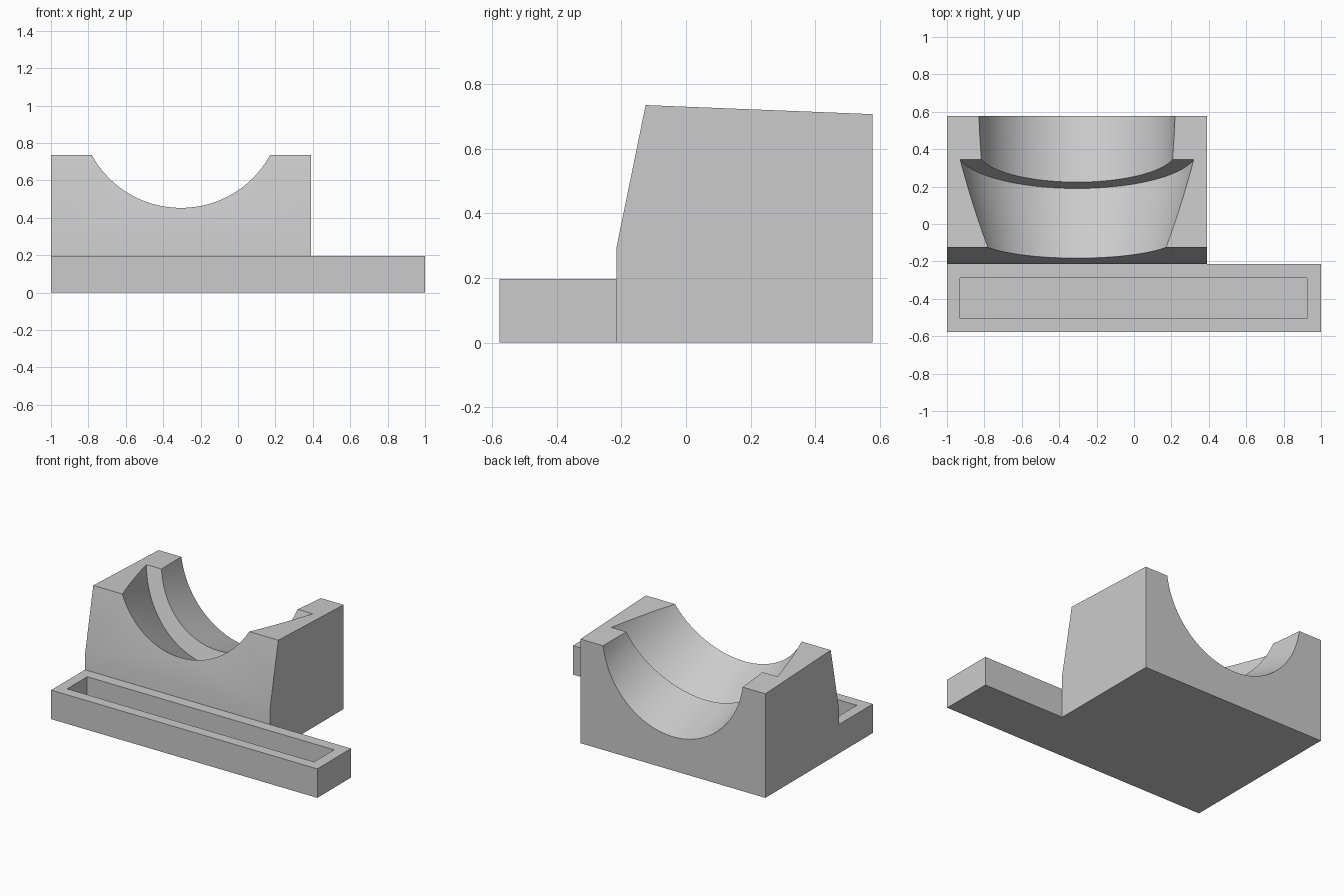
import bpy
import bmesh
import math
from mathutils import Matrix, Vector

default = bpy.data.objects.get("Cube")
if default:
    bpy.data.objects.remove(default, do_unlink=True)

grey = bpy.data.materials.new("plain_grey")
grey.use_nodes = True
grey.diffuse_color = (0.6, 0.6, 0.6, 1)
grey.node_tree.nodes["Principled BSDF"].inputs["Base Color"].default_value = (0.6, 0.6, 0.6, 1)


def make_object(name, bm):
    bmesh.ops.recalc_face_normals(bm, faces=bm.faces)
    mesh = bpy.data.meshes.new(name)
    bm.to_mesh(mesh)
    bm.free()
    mesh.materials.append(grey)
    obj = bpy.data.objects.new(name, mesh)
    bpy.context.collection.objects.link(obj)
    return obj


def extrude_profile(name, points, direction):
    bm = bmesh.new()
    face = bm.faces.new([bm.verts.new(p) for p in points])
    result = bmesh.ops.extrude_face_region(bm, geom=[face], use_keep_orig=True)
    moved = [v for v in result["geom"] if isinstance(v, bmesh.types.BMVert)]
    bmesh.ops.translate(bm, verts=moved, vec=direction)
    return make_object(name, bm)


def box(name, x0, x1, y0, y1, z0, z1):
    corners = [(x0, y0, z0), (x1, y0, z0), (x1, y1, z0), (x0, y1, z0)]
    return extrude_profile(name, corners, (0, 0, z1 - z0))


def cut(target, cutter):
    mod = target.modifiers.new("cut", "BOOLEAN")
    mod.operation = "DIFFERENCE"
    mod.solver = "EXACT"
    mod.object = cutter
    bpy.context.view_layer.objects.active = target
    bpy.ops.object.modifier_apply(modifier=mod.name)
    bpy.data.objects.remove(cutter, do_unlink=True)


# Cradle block with a sloping front and slightly falling top
side = [(-0.215, 0), (-0.215, 0.295), (-0.125, 0.735), (0.577, 0.707), (0.577, 0)]
cradle = extrude_profile("cradle_block", [(-1, y, z) for y, z in side], (1.39, 0, 0))

# Stepped round seat: a flared front part and a narrower rear part on a tilted axis
tilt = math.radians(18)
seat = [(-0.8, 0), (-0.8, 0.451), (0.1065, 0.64), (0.1065, 0.53), (0.9, 0.53), (0.9, 0)]
bm = bmesh.new()
verts = [bm.verts.new((0, s, r)) for s, r in seat]
edges = [bm.edges.new(pair) for pair in zip(verts, verts[1:])]
bmesh.ops.spin(bm, geom=verts + edges, cent=(0, 0, 0), axis=(0, 1, 0),
               angle=math.tau, steps=96, use_merge=True)
bmesh.ops.remove_doubles(bm, verts=bm.verts, dist=0.0001)
# The axis passes through this point above the rear edge
place = Matrix.Translation(Vector((-0.305, 0.58, 0.786))) @ Matrix.Rotation(-tilt, 4, "X")
offset = 0.58 * math.cos(tilt) - 0.786 * math.sin(tilt)
bmesh.ops.transform(bm, matrix=place @ Matrix.Translation((0, -offset, 0)), verts=bm.verts)
cut(cradle, make_object("seat_cutter", bm))

# Long tray in front with a rectangular pocket
tray = box("front_tray", -1, 1, -0.577, -0.215, 0, 0.197)
cut(tray, box("pocket_cutter", -0.93, 0.925, -0.505, -0.29, 0.05, 0.4))

# Smooth round seat, sharp edges elsewhere
bpy.ops.object.select_all(action="DESELECT")
cradle.select_set(True)
bpy.context.view_layer.objects.active = cradle
bpy.ops.object.shade_smooth_by_angle(angle=math.radians(20))
